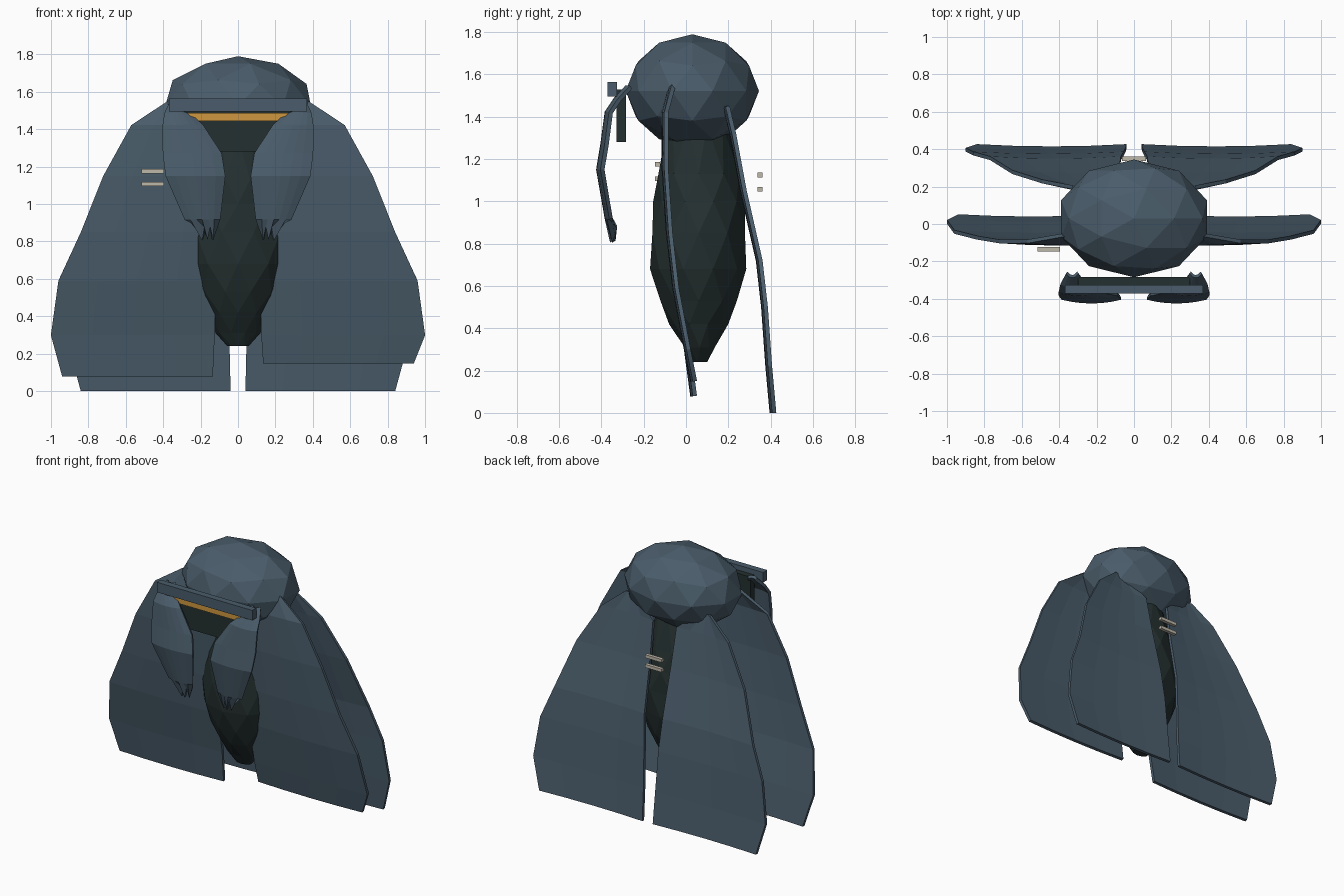
import bpy, bmesh, math

if "Cube" in bpy.data.objects:
    bpy.data.objects.remove(bpy.data.objects["Cube"])


def material(name, rgb):
    m = bpy.data.materials.new(name)
    m.diffuse_color = (*rgb, 1)
    m.use_nodes = True
    m.node_tree.nodes["Principled BSDF"].inputs["Base Color"].default_value = m.diffuse_color
    return m


SLATE = material("slate blue", (0.068, 0.108, 0.145))
DARK = material("dark green black", (0.018, 0.029, 0.029))
AMBER = material("amber", (0.62, 0.31, 0.05))
BONE = material("bone", (0.52, 0.48, 0.40))


def finish(bm, name, mat):
    bmesh.ops.recalc_face_normals(bm, faces=bm.faces)
    me = bpy.data.meshes.new(name)
    bm.to_mesh(me)
    bm.free()
    me.materials.append(mat)
    ob = bpy.data.objects.new(name, me)
    bpy.context.collection.objects.link(ob)
    return ob


def box(name, center, size, mat, taper=1.0):
    """Box whose lower edge can be narrower in x."""
    bm = bmesh.new()
    bmesh.ops.create_cube(bm, size=1)
    for v in bm.verts:
        k = taper if v.co.z < 0 else 1
        v.co.x *= k
        for i in range(3):
            v.co[i] = v.co[i] * size[i] + center[i]
    return finish(bm, name, mat)


def sheet(name, rows, side, cols, bow, thick, fray=0.0):
    """Curved panel; rows are (z, inner x, outer x, y)."""
    bm = bmesh.new()
    grid = []
    for r, (z, x0, x1, y) in enumerate(rows):
        line = []
        for c in range(cols + 1):
            t = c / cols
            zz = z
            if fray and r == len(rows) - 1 and c % 2 == 0:
                zz += fray
            line.append(bm.verts.new((side * (x0 + (x1 - x0) * t),
                                      y + bow * (2 * t - 1) ** 2, zz)))
        grid.append(line)
    for a, b in zip(grid, grid[1:]):
        for c in range(cols):
            bm.faces.new((a[c], a[c + 1], b[c + 1], b[c]))
    ob = finish(bm, name, SLATE)
    mod = ob.modifiers.new("thickness", "SOLIDIFY")
    mod.thickness = thick
    mod.offset = 0
    return ob


# Head: faceted, wide ellipsoid
bm = bmesh.new()
bmesh.ops.create_icosphere(bm, subdivisions=2, radius=1)
for v in bm.verts:
    v.co = (v.co.x * 0.41, v.co.y * 0.315 + 0.03, v.co.z * 0.268 + 1.522)
finish(bm, "head", SLATE)

# Body: faceted hanging abdomen lofted from rings (z, half width, front y, back y)
profile = [(0.24, 0.06, 0.03, 0.10), (0.31, 0.12, -0.01, 0.14),
           (0.42, 0.17, -0.08, 0.20), (0.53, 0.22, -0.13, 0.25),
           (0.68, 0.275, -0.17, 0.285), (0.85, 0.28, -0.17, 0.29),
           (1.00, 0.25, -0.155, 0.28), (1.13, 0.21, -0.14, 0.26),
           (1.36, 0.15, -0.09, 0.20)]
N = 10
bm = bmesh.new()
rings = []
for i, (z, w, f, b) in enumerate(profile):
    ring = []
    for k in range(N):
        a = 2 * math.pi * (k + 0.5 * (i % 2)) / N
        ring.append(bm.verts.new((w * math.sin(a), (f + b) / 2 - (b - f) / 2 * math.cos(a), z)))
    rings.append(ring)
for i, (p, q) in enumerate(zip(rings, rings[1:])):
    for k in range(N):
        n = (k + 1) % N
        if i % 2 == 0:
            bm.faces.new((p[k], p[n], q[k]))
            bm.faces.new((p[n], q[n], q[k]))
        else:
            bm.faces.new((p[k], p[n], q[n]))
            bm.faces.new((p[k], q[n], q[k]))
bm.faces.new(rings[0])
bm.faces.new(rings[-1])
finish(bm, "body", DARK)

# Wings and face flaps on both sides
front = [(1.55, 0.30, 0.37, -0.07), (1.42, 0.10, 0.57, -0.105),
         (1.15, 0.10, 0.72, -0.105), (0.85, 0.11, 0.84, -0.085),
         (0.59, 0.12, 0.96, -0.055), (0.30, 0.125, 1.0, 0.0)]
rear = [(1.45, 0.25, 0.33, 0.185), (1.32, 0.09, 0.49, 0.215),
        (1.05, 0.08, 0.65, 0.265), (0.72, 0.07, 0.77, 0.34),
        (0.50, 0.055, 0.86, 0.365), (0.22, 0.045, 0.90, 0.385),
        (0.0, 0.04, 0.84, 0.405)]
flap = [(1.54, 0.30, 0.36, -0.28), (1.48, 0.26, 0.39, -0.335),
        (1.42, 0.19, 0.40, -0.375), (1.27, 0.09, 0.40, -0.395),
        (1.15, 0.07, 0.385, -0.415), (0.92, 0.10, 0.28, -0.375),
        (0.81, 0.125, 0.20, -0.35)]
for side, word, hem in ((-1, "left", 0.08), (1, "right", 0.15)):
    hem_row = [(hem, 0.135, 0.94, 0.03)]
    sheet("front_wing_" + word, front + hem_row, side, 4, 0.012, 0.02)
    sheet("rear_wing_" + word, rear, side, 4, 0.012, 0.02)
    sheet("face_flap_" + word, flap, side, 6, 0.02, 0.02, 0.07)

# Face: dark plate, brow bar and glowing eye slit
box("face_plate", (0, -0.307, 1.405), (0.60, 0.045, 0.25), DARK)
box("brow_bar", (0, -0.348, 1.53), (0.74, 0.045, 0.07), SLATE)
box("eye_slit", (0, -0.334, 1.465), (0.54, 0.009, 0.045), AMBER, 0.88)

# Pale fastening bars on the front wing and the back
for i in range(2):
    box(f"front_bar_{i + 1}", (-0.455, -0.135, 1.175 - 0.068 * i), (0.12, 0.022, 0.022), BONE)
    box(f"back_bar_{i + 1}", (0, 0.35, 1.125 - 0.068 * i), (0.13, 0.024, 0.022), BONE)
